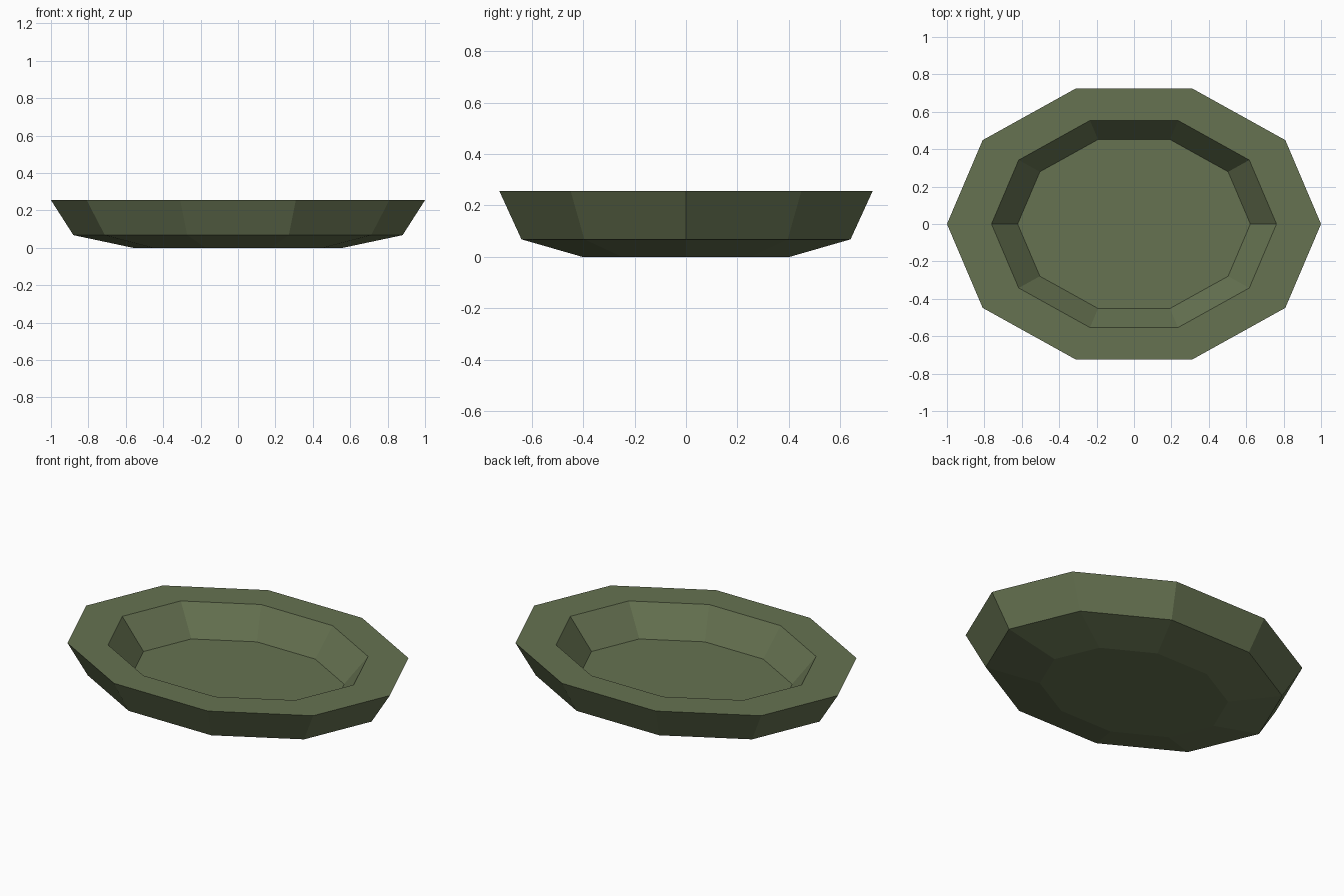
import bpy, math

if "Cube" in bpy.data.objects:
    bpy.data.objects.remove(bpy.data.objects["Cube"])

# single olive green material
mat = bpy.data.materials.new("olive green")
mat.diffuse_color = (0.133, 0.171, 0.083, 1)
mat.use_nodes = True
mat.node_tree.nodes["Principled BSDF"].inputs["Base Color"].default_value = mat.diffuse_color

# profile of the dish: x radius, y radius, height (outside bottom to inside floor)
profile = [(0.56, 0.425, 0.0), (0.88, 0.673, 0.068), (1.0, 0.763, 0.255),
           (0.762, 0.582, 0.255), (0.622, 0.475, 0.083)]
N = 10
verts = [(rx * math.cos(math.tau * i / N), ry * math.sin(math.tau * i / N), z)
         for rx, ry, z in profile for i in range(N)]

# bottom cap, walls between rings, inner floor
faces = [tuple(reversed(range(N)))]
for r in range(len(profile) - 1):
    for i in range(N):
        j = (i + 1) % N
        faces.append((r * N + i, r * N + j, (r + 1) * N + j, (r + 1) * N + i))
top = (len(profile) - 1) * N
faces.append(tuple(range(top, top + N)))

mesh = bpy.data.meshes.new("oval_dish")
mesh.from_pydata(verts, [], faces)
mesh.materials.append(mat)
mesh.update()
dish = bpy.data.objects.new("oval_dish", mesh)
bpy.context.collection.objects.link(dish)
